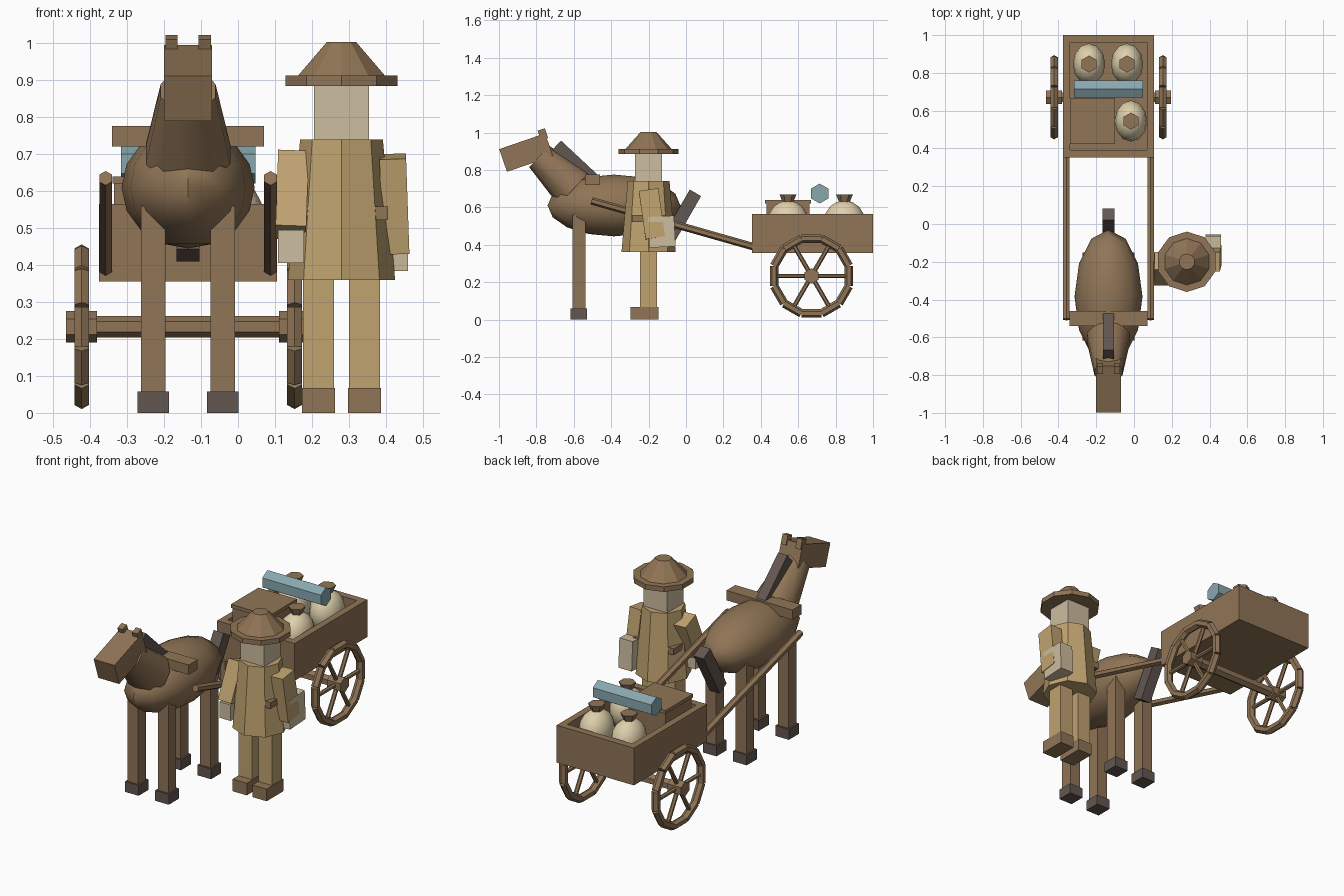
import bpy, bmesh, math
from mathutils import Vector, Matrix

if "Cube" in bpy.data.objects:
    bpy.data.objects.remove(bpy.data.objects["Cube"])


def material(name, r, g, b):
    mat = bpy.data.materials.new(name)
    colour = (r ** 2.2, g ** 2.2, b ** 2.2, 1)
    mat.use_nodes = True
    mat.diffuse_color = colour
    mat.node_tree.nodes["Principled BSDF"].inputs["Base Color"].default_value = colour
    return mat


BROWN = material("brown", .56, .455, .34)
TAN = material("tan cloth", .745, .63, .435)
SKIN = material("pale skin", .80, .735, .62)
SACK = material("sack cream", .87, .81, .67)
BLUE = material("dusty blue", .53, .65, .68)
DARK = material("dark hair", .385, .34, .32)


def finish(name, bm, mat, matrix, smooth=False):
    bm.transform(matrix)
    mesh = bpy.data.meshes.new(name)
    bm.to_mesh(mesh)
    bm.free()
    mesh.materials.append(mat)
    obj = bpy.data.objects.new(name, mesh)
    bpy.context.collection.objects.link(obj)
    if smooth:
        bpy.ops.object.select_all(action="DESELECT")
        obj.select_set(True)
        bpy.context.view_layer.objects.active = obj
        bpy.ops.object.shade_smooth_by_angle(angle=math.radians(50))
    return obj


def box(name, centre, size, mat, pitch=0, roll=0):
    bm = bmesh.new()
    bmesh.ops.create_cube(bm, size=1)
    turn = Matrix.Rotation(math.radians(roll), 4, "Y") @ Matrix.Rotation(math.radians(pitch), 4, "X")
    return finish(name, bm, mat, Matrix.Translation(centre) @ turn @ Matrix.Diagonal((*size, 1)))


def tube(name, start, end, r1, r2, mat, sides=6, smooth=False):
    a, b = Vector(start), Vector(end)
    axis = b - a
    bm = bmesh.new()
    bmesh.ops.create_cone(bm, cap_ends=True, segments=sides, radius1=r1, radius2=r2, depth=axis.length)
    turn = Matrix.Identity(4)
    if Vector((axis.x, axis.y)).length > 1e-4:
        turn = axis.to_track_quat("Z", "Y").to_matrix().to_4x4()
    return finish(name, bm, mat, Matrix.Translation((a + b) / 2) @ turn, smooth)


def ball(name, centre, radii, mat, segments=12, rings=8):
    bm = bmesh.new()
    bmesh.ops.create_uvsphere(bm, u_segments=segments, v_segments=rings, radius=1)
    return finish(name, bm, mat, Matrix.Translation(centre) @ Matrix.Diagonal((*radii, 1)), True)


CX = -.135  # centre line of horse and cart
SIDES = (("right", -1), ("left", 1))

# Horse
ball("horse_body", (CX, -.385, .61), (.18, .355, .165), BROWN)
tube("horse_neck", (CX, -.6, .70), (CX, -.785, .872), .12, .078, BROWN, 10, True)
box("horse_head", (CX, -.855, .893), (.13, .26, .128), BROWN, 19)
box("horse_mane", (CX, -.60, .825), (.058, .1, .28), DARK, 47)
box("horse_tail", (CX, -.022, .552), (.062, .07, .29), DARK, -30)
for side, s in SIDES:
    box(f"horse_ear_{side}", (CX + s * .045, -.765, .99), (.033, .04, .055), BROWN, 19)
    for end, y in (("front", -.573), ("back", -.197)):
        x = CX + s * .094
        box(f"horse_{end}_leg_{side}", (x, y, .305), (.066, .07, .51), BROWN)
        box(f"horse_{end}_hoof_{side}", (x, y, .029), (.085, .09, .058), DARK)

# Harness
box("yoke", (CX, -.5, .748), (.412, .08, .055), BROWN)
for side, s in SIDES:
    tube(f"shaft_{side}", (CX + s * .223, -.505, .635), (CX + s * .223, .37, .387), .02, .02, BROWN)

# Cart body
box("cart_floor", (CX, .676, .375), (.48, .648, .04), BROWN)
for end, y in (("front", .372), ("back", .98)):
    box(f"cart_{end}_wall", (CX, y, .46), (.48, .04, .21), BROWN)
for side, s in SIDES:
    box(f"cart_wall_{side}", (CX + s * .222, .676, .46), (.038, .648, .21), BROWN)

# Wheels and axle
WY, WZ = .671, .233
tube("axle", (CX - .3, WY, WZ), (CX + .3, WY, WZ), .029, .029, BROWN)
for side, s in SIDES:
    x = CX + s * .288
    hub = Vector((x, WY, WZ))
    tube(f"hub_{side}", (x - .042, WY, WZ), (x + .042, WY, WZ), .042, .042, BROWN)
    for i in range(12):
        angle = math.tau * i / 12
        out = Vector((0, math.cos(angle), math.sin(angle)))
        along = Vector((0, -out.z, out.y)) * .053
        rim = hub + out * .2
        tube(f"rim_{side}_{i}", rim - along, rim + along, .023, .023, BROWN)
        if i % 2 == 0:
            tube(f"spoke_{side}_{i}", hub, rim, .012, .012, BROWN)

# Cargo
box("crate", (-.22, .545, .50), (.23, .23, .24), BROWN)
box("crate_lid", (-.22, .545, .63), (.24, .245, .02), BROWN)
for i, (x, y) in enumerate(((-.238, .847), (-.037, .847), (-.016, .545))):
    ball(f"sack_{i}", (x, y, .525), (.086, .109, .112), SACK)
    tube(f"sack_tie_{i}", (x, y, .62), (x, y, .668), .025, .045, BROWN)
tube("cloth_roll", (-.317, .715, .674), (.048, .715, .674), .053, .053, BLUE)

# Farmer
MX, MY = .28, -.2
tube("robe", (MX, MY, .36), (MX, MY, .74), .145, .112, TAN, 8)
box("belt", (MX, MY, .54), (.252, .18, .036), BROWN)
box("head", (MX, MY, .82), (.148, .146, .17), SKIN)
tube("hat_brim", (MX, MY, .885), (MX, MY, .913), .16, .16, BROWN, 10)
tube("hat_crown", (MX, MY, .913), (MX, MY, 1.003), .123, .042, BROWN, 10)
for side, s in SIDES:
    box(f"trouser_{side}", (MX + s * .062, MY, .23), (.084, .09, .33), TAN)
    box(f"shoe_{side}", (MX + s * .062, -.222, .034), (.089, .15, .068), BROWN)
box("arm_right", (.146, -.237, .59), (.083, .1, .22), TAN, -22, 2)
box("hand_right", (.143, -.28, .45), (.07, .08, .09), SKIN)
box("arm_left", (.423, -.182, .565), (.072, .105, .26), TAN, 8, -2)
box("hand_left", (.419, -.13, .47), (.083, .14, .165), SKIN, 3)
